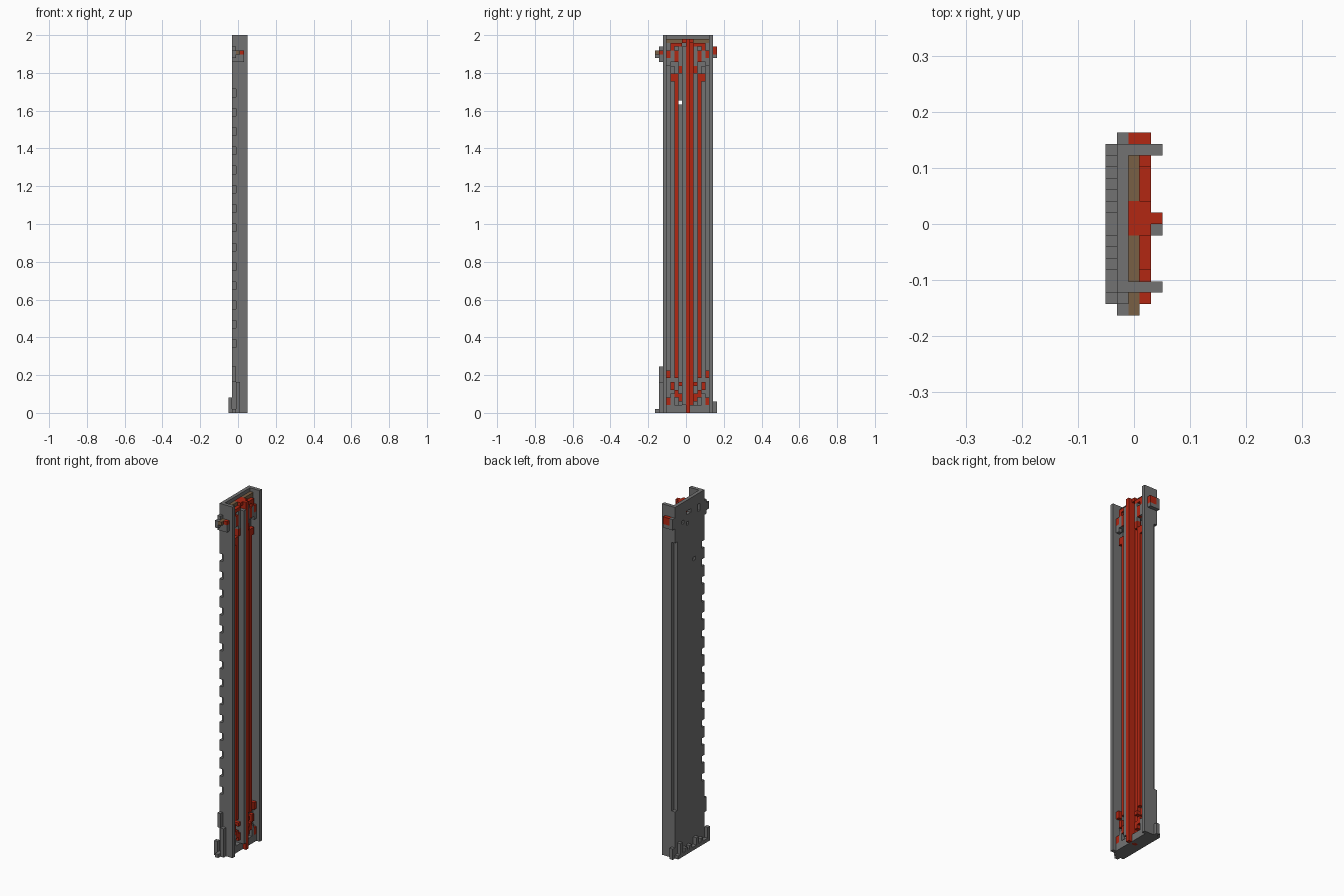
import bpy

old = bpy.data.objects.get("Cube")
if old:
    bpy.data.objects.remove(old, do_unlink=True)

U = 2 / 98          # edge of one block; the model is 5 x 16 x 98 blocks
AXIS = 17           # body is symmetric: side index k maps to AXIS - k


def material(name, colour):
    mat = bpy.data.materials.new(name)
    mat.use_nodes = True
    mat.diffuse_color = (*colour, 1)
    bsdf = mat.node_tree.nodes["Principled BSDF"]
    bsdf.inputs["Base Color"].default_value = (*colour, 1)
    bsdf.inputs["Roughness"].default_value = 0.8
    return mat


gray = material("steel gray", (0.17, 0.17, 0.17))
red = material("signal red", (0.45, 0.02, 0.006))
brown = material("rust brown", (0.19, 0.115, 0.06))


def part(name, mat, boxes, mirror=False):
    """Join boxes given as (x0, x1, y0, y1, z0, z1) in block units."""
    if mirror:
        boxes = boxes + [(a, b, AXIS - d, AXIS - c, e, f) for a, b, c, d, e, f in boxes]
    verts, faces = [], []
    for a, b, c, d, e, f in boxes:
        n = len(verts)
        verts += [((x - 2.5) * U, (y - 8) * U, z * U)
                  for z in (e, f) for y in (c, d) for x in (a, b)]
        faces += [[n + i for i in q] for q in
                  ((0, 2, 3, 1), (4, 5, 7, 6), (0, 1, 5, 4),
                   (2, 6, 7, 3), (0, 4, 6, 2), (1, 3, 7, 5))]
    mesh = bpy.data.meshes.new(name)
    mesh.from_pydata(verts, [], faces)
    mesh.materials.append(mat)
    obj = bpy.data.objects.new(name, mesh)
    bpy.context.collection.objects.link(obj)
    return obj


# Channel: back plate, two side walls, closed foot
plate = part("back_plate", gray, [(1, 2, 3, 14, 0, 98)])
part("side_walls", gray, [(2, 5, 2, 3, 0, 98)], mirror=True)
part("foot_plate", gray, [(2, 4, 3, 14, 0, 2)])

# Small openings through the upper back plate
holes = part("plate_holes", gray, [(0, 3, 11, 12, 92, 93), (0, 3, 8, 10, 94, 95),
                                   (0, 3, 9, 10, 91, 92), (0, 3, 4, 5, 93, 95),
                                   (0, 3, 6, 7, 80, 81)])
cut = plate.modifiers.new("openings", "BOOLEAN")
cut.object = holes
cut.operation = "DIFFERENCE"
holes.hide_render = True
holes.hide_viewport = True

# Toothed edge on the front corner, recessed slot on the rear corner
teeth = [(1, 2, 2, 3, 0, 17)]
for i in range(14):
    low = 19 + 5 * i
    teeth.append((1, 2, 2, 3, low, low + (3 if i < 13 else 14)))
teeth[-1] = (1, 2, 2, 3, 84, 98)
part("toothed_edge", gray, teeth)
part("rear_corner", gray, [(1, 2, 14, 15, 0, 13), (1, 2, 14, 15, 88, 98)])

# Long guide rails inside the channel
part("gray_rails", gray, [(2, 3, 4, 5, 2, 90)], mirror=True)
part("red_rails", red, [(2, 4, 5, 6, 11, 88)], mirror=True)
part("center_rail_red", red, [(2, 5, 8, 9, 0, 97), (2, 3, 9, 10, 2, 96)])
part("center_rail_gray", gray, [(2, 5, 7, 8, 2, 95)])

# Head mechanism
part("head_block", gray, [(2, 3, 3, 7, 91, 96)], mirror=True)
part("head_brown", brown, [(2, 3, 3, 7, 96, 97)], mirror=True)
part("head_crossbar", red, [(2, 4, 7, 10, 96, 97), (2, 4, 4, 7, 95, 96),
                            (2, 4, 10, 13, 95, 96)])
part("head_links", red, [(3, 4, 4, 5, 94, 95), (3, 4, 5, 6, 91, 94),
                         (3, 4, 3, 4, 92, 94), (3, 4, 4, 5, 86, 88),
                         (3, 4, 6, 7, 88, 90)], mirror=True)
part("head_covers", gray, [(3, 4, 3, 4, 90, 92), (3, 4, 4, 5, 91, 94),
                           (3, 4, 6, 7, 90, 95)], mirror=True)

# Foot mechanism
part("foot_links", red, [(3, 4, 3, 4, 9, 11), (3, 4, 5, 6, 9, 11),
                         (3, 4, 4, 5, 6, 8), (2, 4, 5, 6, 4, 6),
                         (3, 4, 3, 4, 2, 4), (2, 4, 6, 7, 3, 5),
                         (2, 4, 6, 7, 7, 8)], mirror=True)
part("foot_block", gray, [(2, 3, 3, 6, 2, 11), (3, 4, 4, 5, 2, 5)], mirror=True)

# Clamps on the outside of the head
part("clamp_front", gray, [(1, 2, 1, 2, 91, 95), (2, 4, 1, 2, 91, 93),
                           (1, 2, 0, 1, 92, 94)])
part("clamp_front_brown", brown, [(2, 3, 0, 2, 93, 94)])
part("clamp_front_pin", red, [(3, 4, 1, 2, 93, 94)])
part("clamp_rear", gray, [(1, 2, 15, 16, 92, 95), (2, 4, 15, 16, 92, 93)])
part("clamp_rear_pin", red, [(2, 4, 15, 16, 93, 95)])

# Brackets on the outside of the foot
part("bracket_front", gray, [(1, 2, 1, 2, 8, 12), (2, 3, 1, 2, 0, 8),
                             (1, 2, 0, 2, 0, 1)])
part("bracket_rear", gray, [(1, 2, 15, 16, 0, 3)])
ledge = [(0, 1, 1, 15, 0, 1)]
for k, top in ((1, 4), (4, 2), (6, 3), (9, 2), (11, 2), (13, 4)):
    ledge.append((0, 1, k, k + 1, 1, top))
part("back_ledge", gray, ledge)
